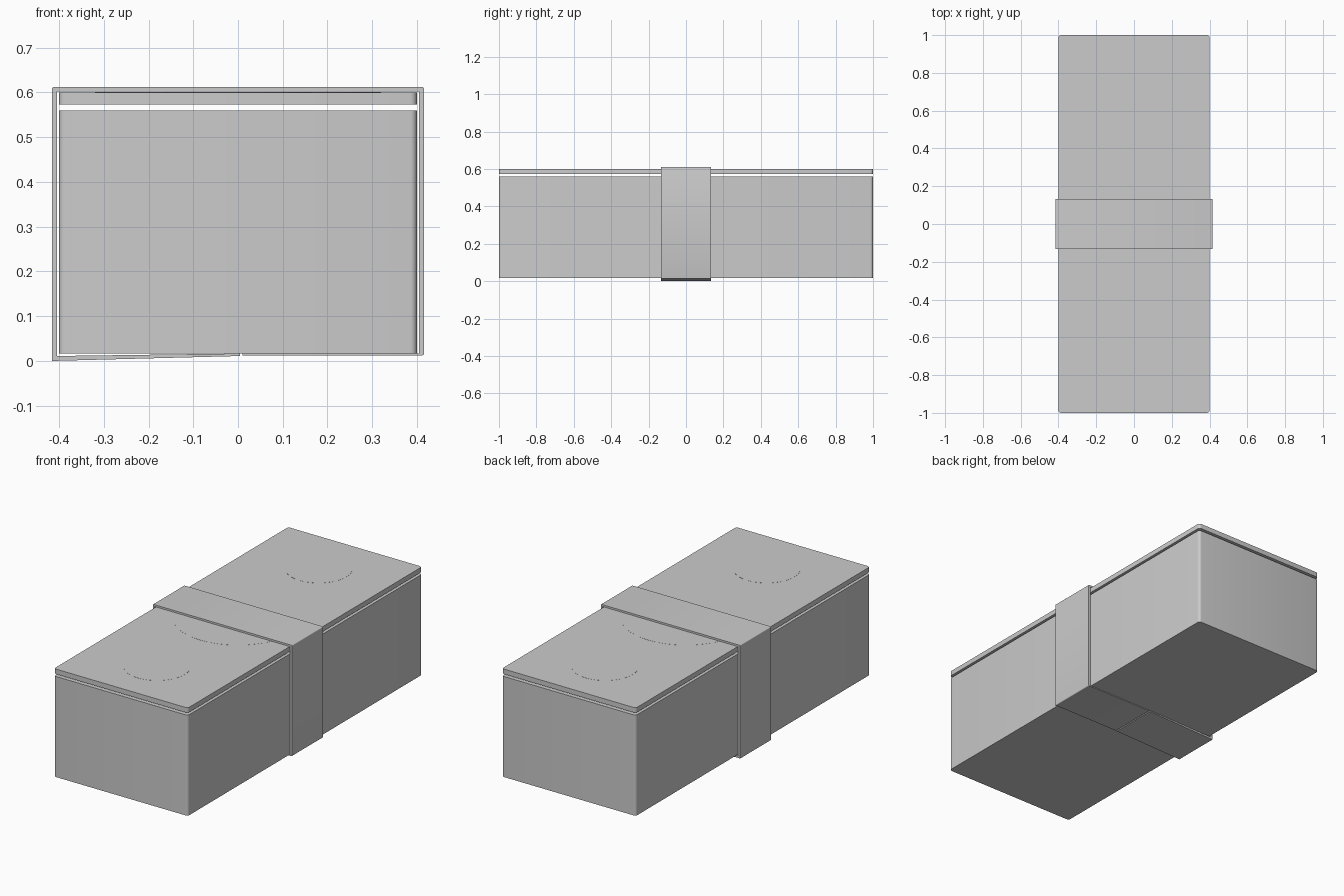
import bpy, bmesh, math

if "Cube" in bpy.data.objects:
    bpy.data.objects.remove(bpy.data.objects["Cube"])


def finish(bm, name):
    bmesh.ops.recalc_face_normals(bm, faces=bm.faces[:])
    me = bpy.data.meshes.new(name)
    bm.to_mesh(me)
    bm.free()
    ob = bpy.data.objects.new(name, me)
    bpy.context.collection.objects.link(ob)
    bpy.context.view_layer.objects.active = ob
    ob.select_set(True)
    bpy.ops.object.shade_smooth_by_angle(angle=math.radians(35))
    ob.select_set(False)
    return ob


def extrude(bm, points, vec):
    face = bm.faces.new([bm.verts.new(p) for p in points])
    out = bmesh.ops.extrude_face_region(bm, geom=[face])["geom"]
    moved = [g for g in out if isinstance(g, bmesh.types.BMVert)]
    bmesh.ops.translate(bm, verts=moved, vec=vec)


def slab(name, z0, z1, hx=0.4, hy=1.0, r=0.015):
    bm = bmesh.new()
    pts = [(-hx, -hy, z0), (hx, -hy, z0), (hx, hy, z0), (-hx, hy, z0)]
    extrude(bm, pts, (0, 0, z1 - z0))
    upright = [e for e in bm.edges
               if abs(e.verts[0].co.z - e.verts[1].co.z) > 1e-4]
    bmesh.ops.bevel(bm, geom=upright, offset=r, segments=5, profile=0.5,
                    affect='EDGES')
    return finish(bm, name)


# Box body and the lid floating just above it
slab("box_body", 0.0165, 0.56)
slab("box_lid", 0.573, 0.60)

# Barely raised round panels on the lid
for name, y, r in (("front_disc", -0.69, 0.165), ("middle_disc", 0, 0.32),
                   ("back_disc", 0.69, 0.165)):
    bm = bmesh.new()
    ring = [(r * math.cos(i * math.tau / 64), y + r * math.sin(i * math.tau / 64), 0.5995)
            for i in range(64)]
    extrude(bm, ring, (0, 0, 0.001))
    finish(bm, name)

# Wrap-around sleeve with two ends meeting underneath, one sagging
half = 0.133
outer = [(0.01, 0.0125), (0.416, 0.0125), (0.416, 0.612), (-0.416, 0.612),
         (-0.416, 0.0), (0.005, 0.011)]
inner = [(0.005, 0.0165), (-0.405, 0.011), (-0.405, 0.602), (0.405, 0.602),
         (0.405, 0.0165), (0.01, 0.0165)]
bm = bmesh.new()
extrude(bm, [(x, -half, z) for x, z in outer + inner], (0, 2 * half, 0))
folds = [e for e in bm.edges
         if abs(e.verts[0].co.y - e.verts[1].co.y) > 0.1
         and all(abs(v.co.x) > 0.41 and v.co.z > 0.005 for v in e.verts)]
bmesh.ops.bevel(bm, geom=folds, offset=0.004, segments=3, profile=0.5,
                affect='EDGES')
finish(bm, "sleeve_band")
